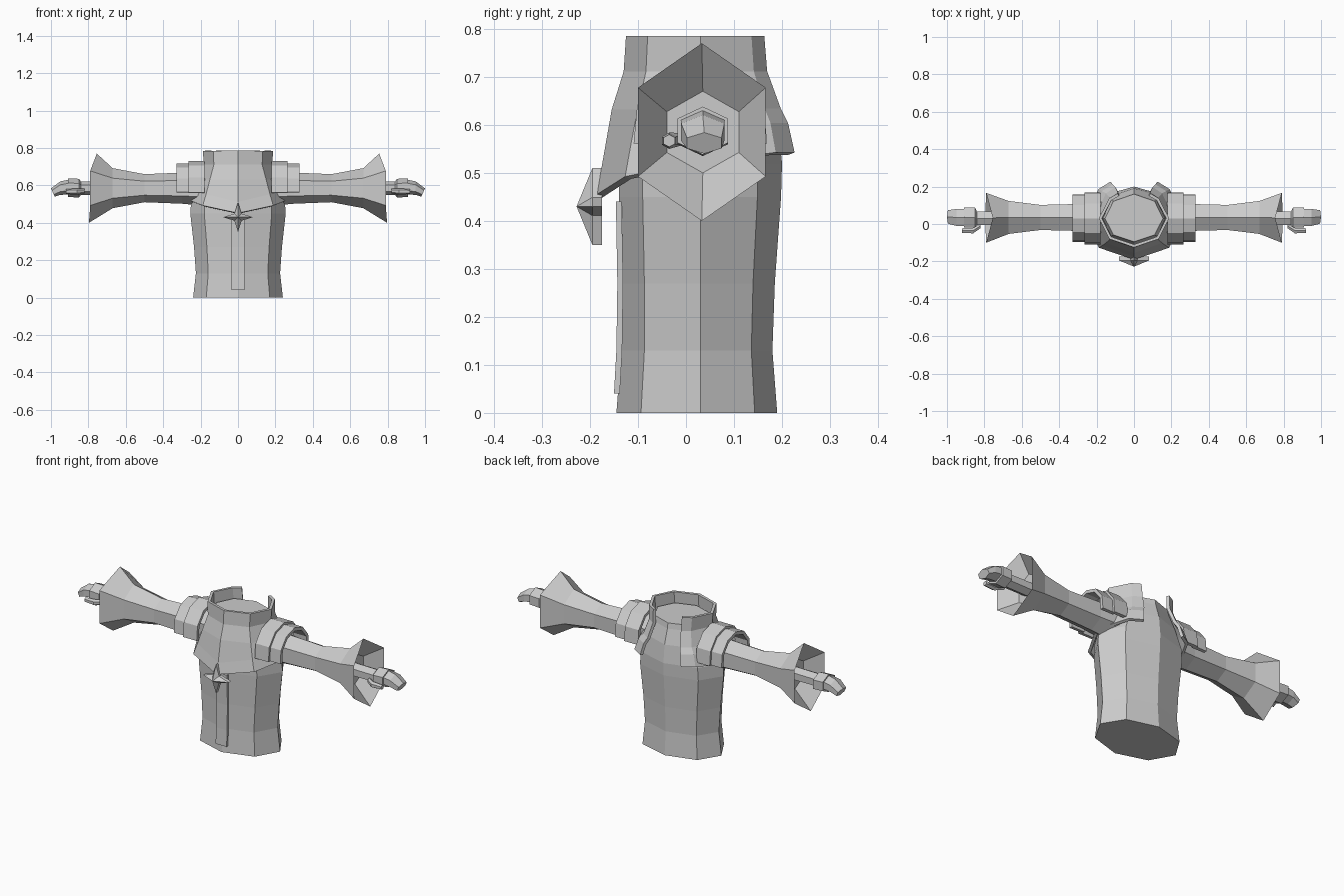
import bpy, bmesh, math

if "Cube" in bpy.data.objects:
    bpy.data.objects.remove(bpy.data.objects["Cube"])

grey = bpy.data.materials.new("plain_grey")
grey.diffuse_color = (0.6, 0.6, 0.6, 1)
grey.use_nodes = True
grey.node_tree.nodes["Principled BSDF"].inputs["Base Color"].default_value = grey.diffuse_color


def make(name, verts, faces, mirror=False, thick=0):
    """Mesh object with optional solidify and left/right mirror."""
    me = bpy.data.meshes.new(name)
    me.from_pydata(verts, [], faces)
    bm = bmesh.new()
    bm.from_mesh(me)
    bmesh.ops.recalc_face_normals(bm, faces=bm.faces)
    bm.to_mesh(me)
    bm.free()
    me.materials.append(grey)
    ob = bpy.data.objects.new(name, me)
    bpy.context.collection.objects.link(ob)
    if thick:
        m = ob.modifiers.new("thickness", 'SOLIDIFY')
        m.thickness = thick
        m.offset = 0
    if mirror:
        m = ob.modifiers.new("mirror", 'MIRROR')
        m.use_axis[0] = True
        m.use_mirror_merge = False
    return ob


def loft(name, rings, closed=True, caps=True, **kw):
    """Skin a list of equal-length rings."""
    n = len(rings[0])
    verts = [p for r in rings for p in r]
    faces = []
    for i in range(len(rings) - 1):
        for j in range(n if closed else n - 1):
            k = (j + 1) % n
            faces.append((i*n + j, i*n + k, (i+1)*n + k, (i+1)*n + j))
    if caps:
        faces += [tuple(range(n)), tuple(range((len(rings)-1)*n, len(rings)*n))]
    return make(name, verts, faces, **kw)


def oval(z, rx, front, back, deg):
    """Point on an oval around the body axis at y = 0.03."""
    a = math.radians(deg)
    s = math.sin(a)
    ry = back - 0.03 if s > 0 else 0.03 - front
    return (rx * math.cos(a), 0.03 + ry * s, z)


def hexring(x, ry, rz, cy=0.035, cz=0.585, xs=None):
    """Hexagon facing x, with a corner at the top."""
    pts = []
    for i in range(6):
        a = math.radians(90 + 60 * i)
        pts.append((xs[i] if xs else x,
                    cy + ry * math.cos(a) / 0.866, cz + rz * math.sin(a)))
    return pts


# torso: eight-sided body
torso = [(0, .24, -.145, .19), (.13, .225, -.135, .18), (.27, .235, -.135, .185),
         (.45, .255, -.14, .198), (.52, .25, -.14, .2), (.62, .2, -.125, .19),
         (.70, .165, -.1, .165), (.73, .155, -.095, .16)]
loft("torso", [[oval(*r, 45 * i) for i in range(8)] for r in torso])

# mantle with raised collar, open at the back
angles = [-242, -225, -180, -135, -90, -45, 0, 45, 62]
hem = [.54, .54, .52, .49, .45, .49, .52, .54, .54]
levels = [(.785, .18, -.117, .173), (.71, .175, -.122, .18), (.63, .205, -.147, .213)]
rings = [[oval(*r, a) for a in angles] for r in levels]
rings.append([oval(z + .06, .235, -.168, .23, a) for a, z in zip(angles, hem)])
rings.append([oval(z, .26, -.183, .245, a) for a, z in zip(angles, hem)])
loft("mantle", rings, closed=False, caps=False, thick=.016)

# shoulder guards: two overlapping arched bands
for name, x0, x1, r in (("inner_shoulder_band", .18, .265, .133),
                        ("outer_shoulder_band", .25, .33, .121)):
    arcs = []
    for x in (x0, x1):
        arcs.append([(x, .03 + r * math.cos(math.radians(t)),
                      .588 + r * math.sin(math.radians(t)))
                     for t in range(-12, 193, 34)])
    loft(name, arcs, closed=False, caps=False, thick=.018, mirror=True)

# sleeve: six-sided arm flaring to a hollow cuff
cuff_x = [.755, .79, .79, .797, .79, .79]
sleeve = [hexring(.16, .085, .095), hexring(.3, .072, .083),
          hexring(.5, .067, .075), hexring(.67, .088, .107),
          hexring(0, .133, .185, .033, xs=cuff_x),
          hexring(.70, .075, .085)]
loft("sleeve", sleeve, mirror=True)

# hand: wrist, palm and drooping fingers
hand = [hexring(.69, .035, .038, .03), hexring(.84, .036, .036, .03),
        hexring(.85, .053, .05, .035), hexring(.91, .053, .05, .035, .588)]
loft("hand", hand, mirror=True)
fingers = [hexring(.90, .045, .04, .035, .592), hexring(.95, .045, .036, .035, .585),
           hexring(.99, .036, .022, .038, .562,
                   xs=[1, .995, .985, .98, .985, .995])]
loft("fingers", fingers, mirror=True)
thumb = [hexring(.82, .012, .013, -.01, .57), hexring(.86, .015, .017, -.035, .567),
         hexring(.92, .012, .013, -.035, .567)]
loft("thumb", thumb, mirror=True)

# front strip hanging down the body
strip = [(.04, -.15), (.13, -.145), (.27, -.143), (.44, -.146)]
loft("front_strip", [[(-.034, y, z), (.034, y, z), (.034, y + .012, z),
                      (-.034, y + .012, z)] for z, y in strip])

# four-pointed star clasp with a raised centre
outline = []
for i in range(8):
    r = .08 if i % 2 == 0 else .027
    a = math.radians(45 * i)
    outline.append((r * math.cos(a), .43 + r * math.sin(a)))
verts = [(x, -.175, z) for x, z in outline] + [(x, -.195, z) for x, z in outline]
verts.append((0, -.228, .43))
faces = [tuple(range(8))]
for i in range(8):
    j = (i + 1) % 8
    faces += [(i, j, 8 + j, 8 + i), (8 + i, 8 + j, 16)]
make("star_clasp", verts, faces)
